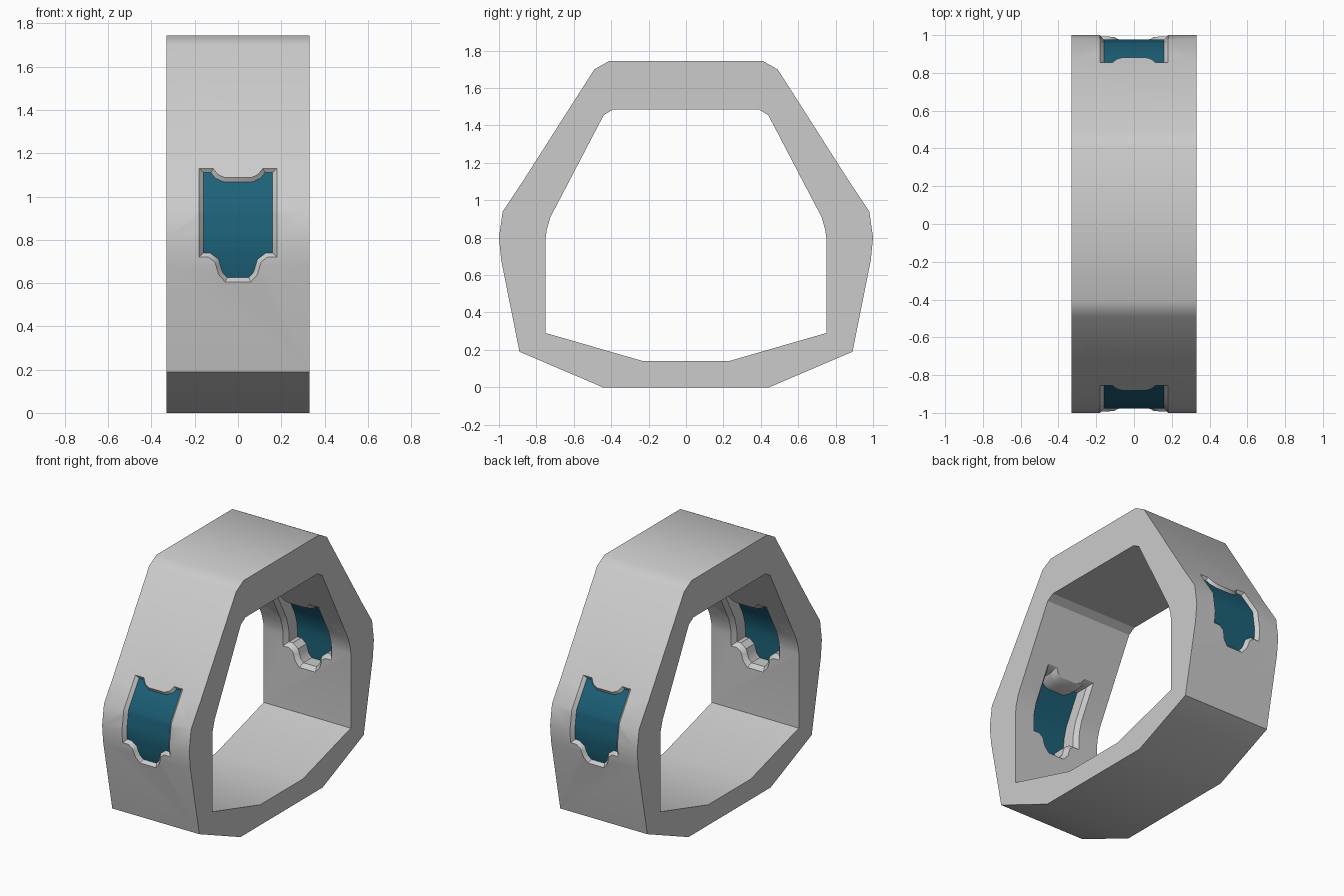
import bpy, bmesh, math
from mathutils import Vector

if "Cube" in bpy.data.objects:
    bpy.data.objects.remove(bpy.data.objects["Cube"])

# half profiles of the ring, (y, z) from bottom to top
OUTER = [(.445, 0), (.89, .19), (.988, .68), (1.0, .80), (.98, .94),
         (.87, 1.105), (.49, 1.70), (.41, 1.745)]
INNER = [(.23, .14), (.75, .29), (.75, .80), (.745, .84), (.725, .91),
         (.65, 1.053), (.44, 1.455), (.39, 1.485)]
# right half of the window outline, (x, z) from bottom to top
WINDOW = [(.05, .625), (.072, .65), (.09, .71), (.13, .74), (.16, .74),
          (.16, 1.11), (.125, 1.11), (.105, 1.085), (.065, 1.067)]
HALF_WIDTH = .33


def profile_y(profile, z):
    for (y0, z0), (y1, z1) in zip(profile, profile[1:]):
        if z0 <= z <= z1 and z1 > z0:
            return y0 + (y1 - y0) * (z - z0) / (z1 - z0)
    return profile[-1][0]


def mirrored(half):
    return half + [(-a, z) for a, z in reversed(half)]


def grow(points, d):
    """Offset a counter-clockwise outline outward with mitred corners."""
    out, n = [], len(points)
    for i in range(n):
        a, b, c = (Vector(points[(i + k) % n]) for k in (-1, 0, 1))
        u, v = (b - a).normalized(), (c - b).normalized()
        n1, n2 = Vector((u.y, -u.x)), Vector((v.y, -v.x))
        out.append(b + (n1 + n2) * d / (1 + n1.dot(n2)))
    return out


def finish(bm, name):
    bmesh.ops.recalc_face_normals(bm, faces=bm.faces[:])
    mesh = bpy.data.meshes.new(name)
    bm.to_mesh(mesh)
    bm.free()
    obj = bpy.data.objects.new(name, mesh)
    bpy.context.collection.objects.link(obj)
    return obj


def smooth(obj):
    bpy.ops.object.select_all(action='DESELECT')
    obj.select_set(True)
    bpy.context.view_layer.objects.active = obj
    bpy.ops.object.shade_smooth_by_angle(angle=math.radians(30))


def window_loft(name, layers, side):
    """Loft the window outline through (offset, depth function) layers."""
    bm = bmesh.new()
    loops = [[bm.verts.new((p[0], k, p[1])) for p in grow(mirrored(WINDOW), off)]
             for k, (off, _) in enumerate(layers)]
    for a, b in zip(loops, loops[1:]):
        for i in range(len(a)):
            j = (i + 1) % len(a)
            bm.faces.new((a[i], a[j], b[j], b[i]))
    bm.faces.new(loops[0])
    bm.faces.new(loops[-1])
    # split where the wall bends, then wrap the layers to the wall
    for z in sorted({z for _, z in OUTER + INNER if .63 < z < 1.1}):
        bmesh.ops.bisect_plane(bm, geom=bm.verts[:] + bm.edges[:] + bm.faces[:],
                               plane_co=(0, 0, z), plane_no=(0, 0, 1))
    for v in bm.verts:
        k = min(int(v.co.y + 1e-5), len(layers) - 2)
        t = v.co.y - k
        y0, y1 = layers[k][1](v.co.z), layers[k + 1][1](v.co.z)
        v.co.y = side * (y0 + (y1 - y0) * t)
    return finish(bm, name)


def outside(d):
    return lambda z: profile_y(OUTER, z) + d


def inside(d):
    return lambda z: profile_y(INNER, z) + d


# ring frame
bm = bmesh.new()
rings = [[bm.verts.new((x, y, z)) for y, z in mirrored(prof)]
         for prof, x in ((OUTER, -HALF_WIDTH), (OUTER, HALF_WIDTH),
                         (INNER, HALF_WIDTH), (INNER, -HALF_WIDTH))]
for r in range(4):
    a, b = rings[r], rings[(r + 1) % 4]
    for i in range(len(a)):
        j = (i + 1) % len(a)
        bm.faces.new((a[i], a[j], b[j], b[i]))
frame = finish(bm, "ring_frame")

glass_mat = bpy.data.materials.new("teal_glass")
glass_mat.diffuse_color = (.012, .12, .19, 1)
glass_mat.use_nodes = True
glass_mat.node_tree.nodes["Principled BSDF"].inputs["Base Color"].default_value = glass_mat.diffuse_color

# chamfered window openings and their panes
for side, label in ((-1, "front"), (1, "back")):
    cutter = window_loft(label + "_cutter", [
        (.025, lambda z: 1.3), (.025, outside(.006)), (0, outside(-.024)),
        (0, inside(.03)), (.028, inside(-.006)), (.028, lambda z: .4)], side)
    cutter.hide_render = True
    mod = frame.modifiers.new(label + "_opening", 'BOOLEAN')
    mod.operation, mod.solver, mod.object = 'DIFFERENCE', 'EXACT', cutter
    bpy.context.view_layer.objects.active = frame
    bpy.ops.object.modifier_apply(modifier=mod.name)
    bpy.data.objects.remove(cutter)

    pane = window_loft(label + "_window_pane",
                       [(.002, outside(-.024)), (.002, inside(.12))], side)
    pane.data.materials.append(glass_mat)
    smooth(pane)

smooth(frame)
